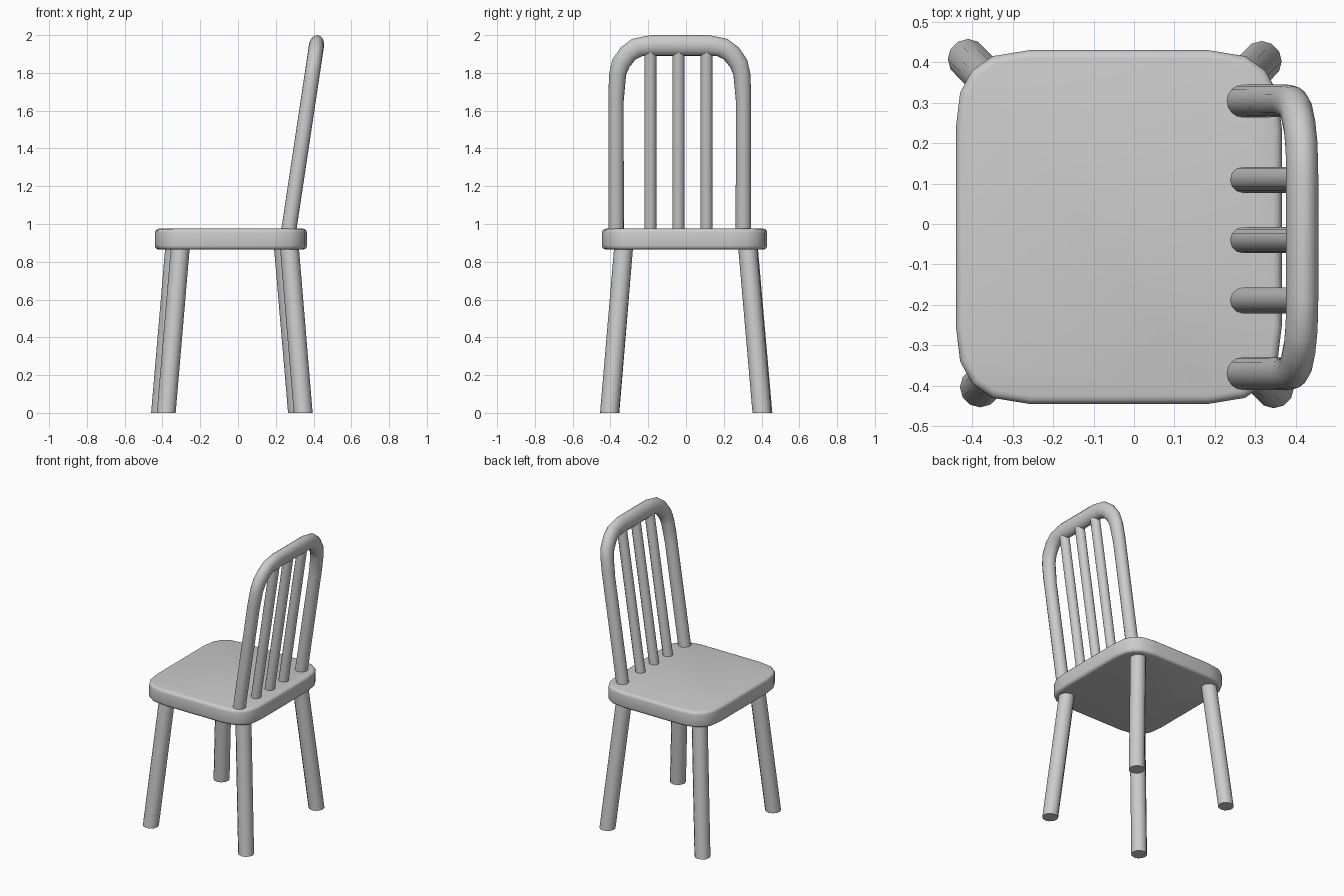
import bpy, bmesh, math
from mathutils import Vector

if "Cube" in bpy.data.objects:
    bpy.data.objects.remove(bpy.data.objects["Cube"])


def finish(name, bm, angle=40):
    bmesh.ops.recalc_face_normals(bm, faces=bm.faces)
    me = bpy.data.meshes.new(name)
    bm.to_mesh(me)
    bm.free()
    ob = bpy.data.objects.new(name, me)
    bpy.context.collection.objects.link(ob)
    bpy.ops.object.select_all(action='DESELECT')
    ob.select_set(True)
    bpy.context.view_layer.objects.active = ob
    bpy.ops.object.shade_smooth_by_angle(angle=math.radians(angle))
    return ob


def sweep(name, rings, sides):
    """Skin elliptical rings given as (centre, half axis u, half axis v)."""
    bm = bmesh.new()
    loops = []
    for c, u, v in rings:
        loops.append([bm.verts.new(c + u * math.cos(2 * math.pi * i / sides)
                                   + v * math.sin(2 * math.pi * i / sides))
                      for i in range(sides)])
    for a, b in zip(loops, loops[1:]):
        for i in range(sides):
            j = (i + 1) % sides
            bm.faces.new((a[i], a[j], b[j], b[i]))
    bm.faces.new(loops[0])
    bm.faces.new(loops[-1])
    return finish(name, bm)


def rod(name, start, end, r, sides=12):
    u, v = Vector((r, 0, 0)), Vector((0, r, 0))
    return sweep(name, [(Vector(start), u, v), (Vector(end), u, v)], sides)


# Seat: rounded square slab with softened rims
corner = [(0.4025, 0.245), (0.392, 0.332), (0.362, 0.387), (0.312, 0.422), (0.22, 0.437)]
outline = (corner + [(-x, y) for x, y in reversed(corner)]
           + [(-x, -y) for x, y in corner] + [(x, -y) for x, y in reversed(corner)])
bm = bmesh.new()
base = bm.faces.new([bm.verts.new((x - 0.0375, y - 0.0075, 0.865)) for x, y in outline])
ext = bmesh.ops.extrude_face_region(bm, geom=[base], use_keep_orig=True)
bmesh.ops.translate(bm, vec=(0, 0, 0.11),
                    verts=[g for g in ext['geom'] if isinstance(g, bmesh.types.BMVert)])
rims = [e for e in bm.edges if abs(e.verts[0].co.z - e.verts[1].co.z) < 1e-5]
bmesh.ops.bevel(bm, geom=rims, offset=0.02, segments=3, profile=0.5, affect='EDGES')
finish("seat", bm, 50)

# Splayed legs: foot centre, then centre where the leg meets the seat
legs = {
    "front_left_leg": ((-0.38, -0.403), (-0.305, -0.33)),
    "front_right_leg": ((0.345, -0.405), (0.272, -0.33)),
    "back_left_leg": ((-0.41, 0.407), (-0.335, 0.33)),
    "back_right_leg": ((0.315, 0.402), (0.24, 0.326)),
}
for name, (foot, top) in legs.items():
    rod(name, (*foot, 0), (*top, 0.88), 0.05)


# Backrest leans towards +x
def lean(y, z):
    return Vector((0.27 + 0.15 * (z - 0.975), y - 0.033, z))


# Bent frame: pairs of outer and inner points (y, z) for one half
half = [
    ((0.377, 0.93), (0.296, 0.93)),
    ((0.377, 1.72), (0.297, 1.65)),
    ((0.373, 1.80), (0.284, 1.79)),
    ((0.357, 1.87), (0.267, 1.83)),
    ((0.312, 1.935), (0.232, 1.873)),
    ((0.252, 1.98), (0.195, 1.89)),
    ((0.155, 2.0), (0.15, 1.89)),
]
pairs = half + [((-o[0], o[1]), (-i[0], i[1])) for o, i in reversed(half)]
depth = Vector((1, 0, -0.15)).normalized() * 0.04
sweep("back_frame", [((lean(*o) + lean(*i)) / 2, (lean(*o) - lean(*i)) / 2, depth)
                     for o, i in pairs], 16)

# Spindles
for n, y in enumerate((-0.149, 0, 0.149), 1):
    rod(f"back_spindle_{n}", lean(y - 0.007, 0.93), lean(y - 0.007, 1.93), 0.032)
